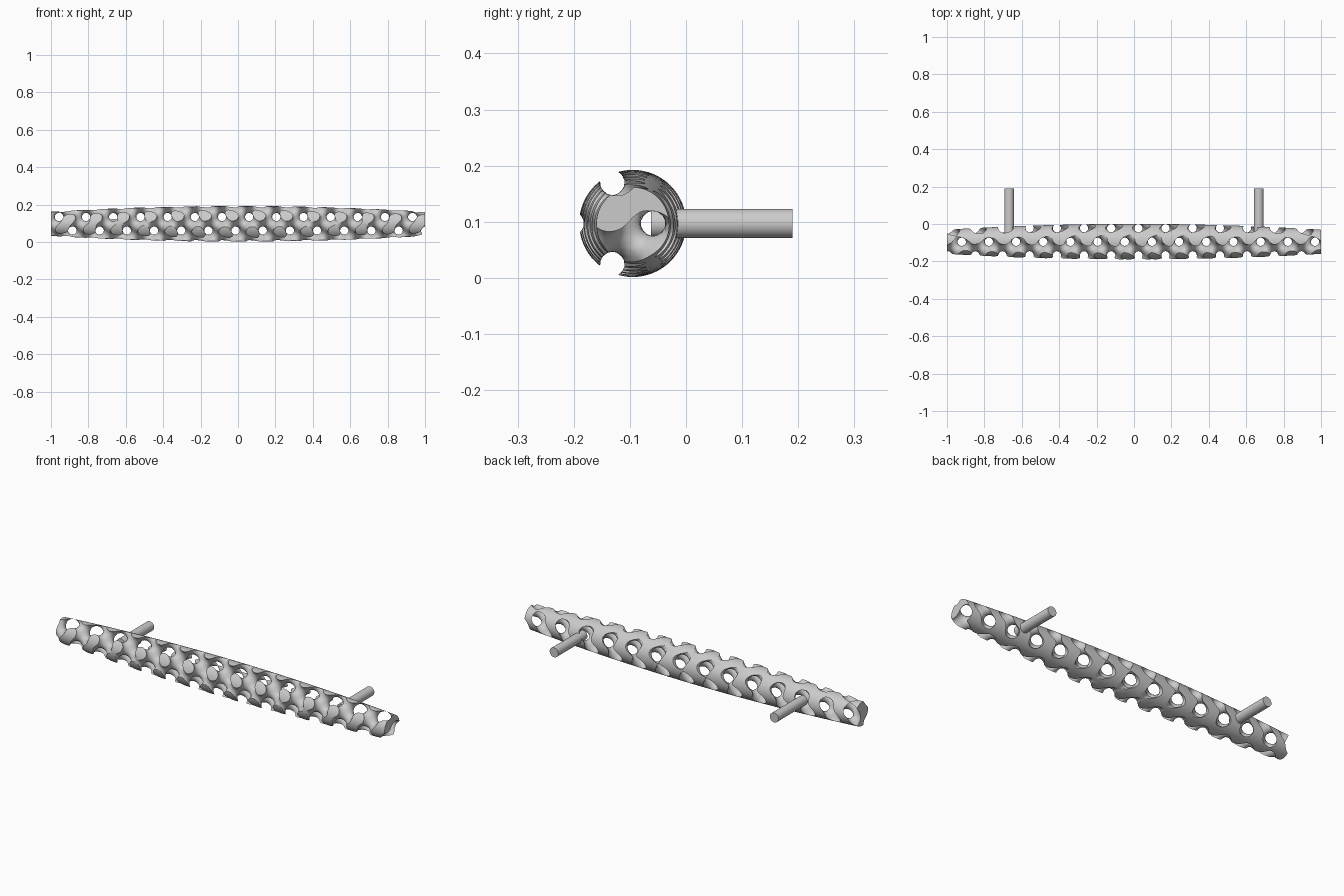
import bpy, bmesh
from math import sin, cos, pi, hypot
from mathutils import Vector

if "Cube" in bpy.data.objects:
    bpy.data.objects.remove(bpy.data.objects["Cube"])

CY, CZ = -0.095, 0.097          # barrel axis
CELL, SHIFT, LEVEL = 0.1453, -0.013, -0.24
K = 2 * pi / CELL
H = 0.0102                      # sampling step


def gyroid(x, y, z):
    X, Y, Z = K * (x - SHIFT) + pi, K * y, K * z
    return sin(X) * cos(Y) + sin(Y) * cos(Z) + sin(Z) * cos(X) - LEVEL


def blank(x, y, z):
    return K * max(hypot(y, z) - 0.106, abs(x) - 1.016)


def radius(x):
    return 0.0955 - 0.031 * x * x


def add_object(name, bm, angle=35):
    bmesh.ops.recalc_face_normals(bm, faces=bm.faces)
    me = bpy.data.meshes.new(name)
    bm.to_mesh(me)
    bm.free()
    ob = bpy.data.objects.new(name, me)
    bpy.context.collection.objects.link(ob)
    return ob


# lattice: surface-net mesh of a gyroid network, slightly oversized
NX, NR = int(2.08 / H) + 1, int(0.25 / H) + 1
xs = [(i - (NX - 1) / 2) * H for i in range(NX)]
rs = [(i - (NR - 1) / 2) * H for i in range(NR)]
val = [[[max(gyroid(x, y, z), blank(x, y, z)) for z in rs] for y in rs] for x in xs]
corners = [(a, b, c) for a in (0, 1) for b in (0, 1) for c in (0, 1)]
edges = [(p, q) for p in corners for q in corners
         if p < q and sum(abs(u - v) for u, v in zip(p, q)) == 1]
bm = bmesh.new()
cell = {}
for i in range(NX - 1):
    for j in range(NR - 1):
        for k in range(NR - 1):
            v = {c: val[i + c[0]][j + c[1]][k + c[2]] for c in corners}
            neg = sum(s < 0 for s in v.values())
            if neg in (0, 8):
                continue
            total, n = Vector(), 0
            for p, q in edges:
                if (v[p] < 0) != (v[q] < 0):
                    total += Vector(p).lerp(Vector(q), v[p] / (v[p] - v[q]))
                    n += 1
            co = Vector((xs[i], rs[j], rs[k])) + total / n * H
            if blank(*co) < -0.2:           # pull onto the true surface
                for _ in range(2):
                    f, e = gyroid(*co), 1e-4
                    g = Vector([(gyroid(*(co + d)) - f) / e for d in
                                (Vector((e, 0, 0)), Vector((0, e, 0)), Vector((0, 0, e)))])
                    step = g * (-f / max(g.length_squared, 1))
                    co += step if step.length < H / 2 else step * 0
            cell[i, j, k] = bm.verts.new(co)
for i in range(1, NX - 1):
    for j in range(1, NR - 1):
        for k in range(1, NR - 1):
            a = val[i][j][k] < 0
            for axis in range(3):
                d = [0, 0, 0]
                d[axis] = 1
                if a == (val[i + d[0]][j + d[1]][k + d[2]] < 0):
                    continue
                quad = []
                for u, w in ((0, 0), (1, 0), (1, 1), (0, 1)):
                    o = [i, j, k]
                    o[(axis + 1) % 3] -= u
                    o[(axis + 2) % 3] -= w
                    quad.append(cell[tuple(o)])
                bm.faces.new(quad if a else quad[::-1])
bmesh.ops.triangulate(bm, faces=bm.faces)
handle = add_object("lattice_handle", bm)

# barrel-shaped envelope that trims the lattice
bm = bmesh.new()
SEG, RINGS = 64, 28
rings = []
for i in range(RINGS + 1):
    x = -1 + 2 * i / RINGS
    r = radius(x)
    rings.append([bm.verts.new((x, r * cos(2 * pi * s / SEG), r * sin(2 * pi * s / SEG)))
                  for s in range(SEG)])
for a, b in zip(rings, rings[1:]):
    for s in range(SEG):
        t = (s + 1) % SEG
        bm.faces.new((a[s], a[t], b[t], b[s]))
bm.faces.new(rings[0])
bm.faces.new(rings[-1])
envelope = add_object("envelope_cutter", bm)

trim = handle.modifiers.new("trim", 'BOOLEAN')
trim.operation, trim.solver, trim.object = 'INTERSECT', 'EXACT', envelope
bpy.context.view_layer.objects.active = handle
handle.select_set(True)
bpy.ops.object.modifier_apply(modifier="trim")
bpy.data.objects.remove(envelope)
handle.location = (0, CY, CZ)
bpy.ops.object.shade_smooth_by_angle(angle=0.6)

# mounting pins on the back
for side, x in (("left", -0.667), ("right", 0.667)):
    y0, y1 = -0.062, 0.19
    bpy.ops.mesh.primitive_cylinder_add(vertices=48, radius=0.026, depth=y1 - y0,
                                        location=(x, (y0 + y1) / 2, CZ), rotation=(pi / 2, 0, 0))
    bpy.context.object.name = side + "_mounting_pin"
    bpy.ops.object.shade_smooth_by_angle(angle=0.6)
